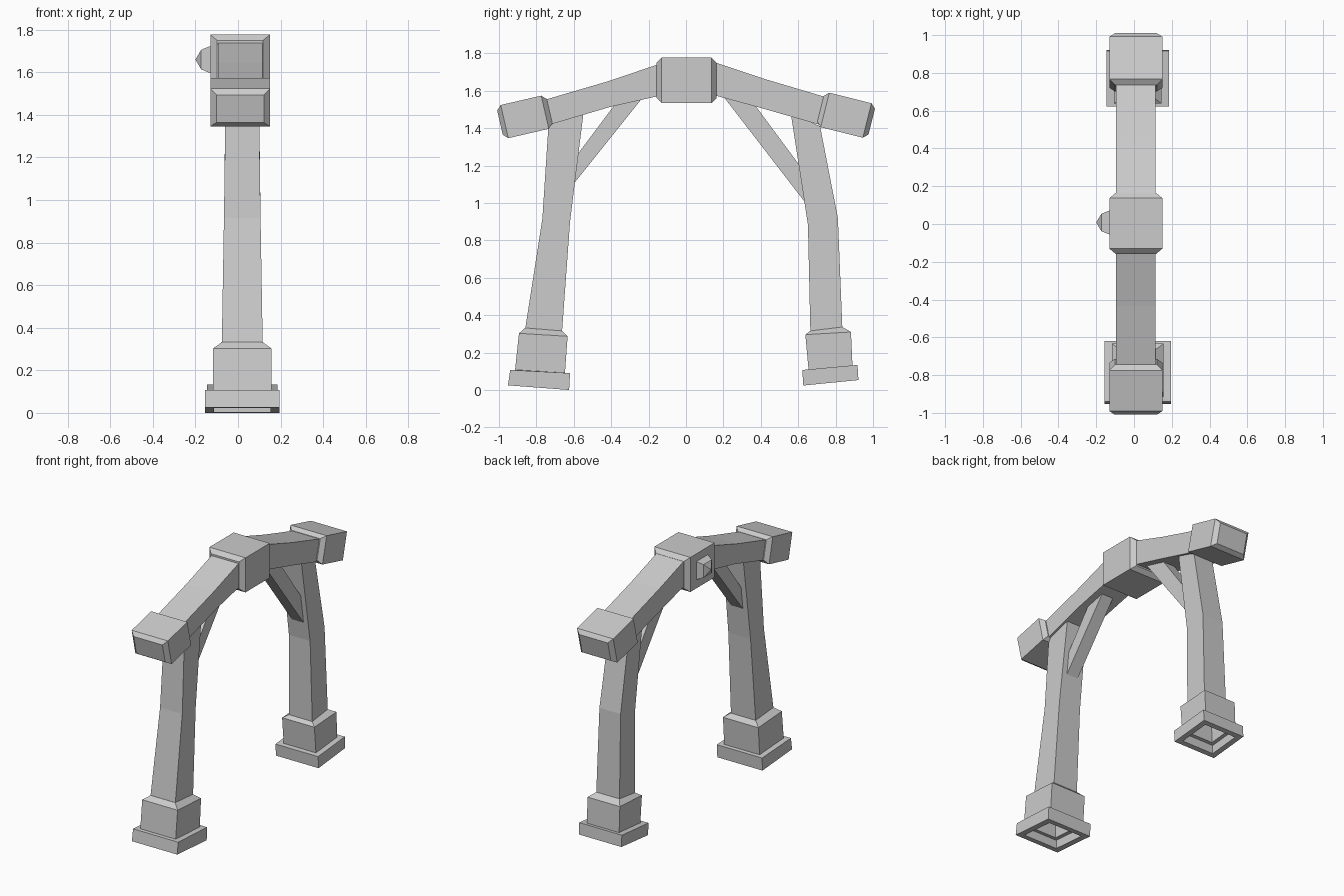
import bpy
import bmesh
from math import cos, sin, radians
from mathutils import Vector

if "Cube" in bpy.data.objects:
    bpy.data.objects.remove(bpy.data.objects["Cube"], do_unlink=True)

stone = bpy.data.materials.new("grey stone")
stone.use_nodes = True
GREY = (0.6, 0.6, 0.6, 1)
stone.diffuse_color = GREY
stone.node_tree.nodes["Principled BSDF"].inputs["Base Color"].default_value = GREY

LEG_X, BEAM_X = 0.02, 0.01


def loft(name, rings, cx):
    """Skin rectangular rings; each ring is (point a, point b, half width) with (y, z) points."""
    bm = bmesh.new()
    loops = []
    for a, b, w in rings:
        corners = [(cx - w, *a), (cx + w, *a), (cx + w, *b), (cx - w, *b)]
        loops.append([bm.verts.new(c) for c in corners])
    for lo, hi in zip(loops, loops[1:]):
        for i in range(4):
            j = (i + 1) % 4
            bm.faces.new((lo[i], lo[j], hi[j], hi[i]))
    bm.faces.new(loops[0][::-1])
    bm.faces.new(loops[-1])
    bmesh.ops.recalc_face_normals(bm, faces=bm.faces)
    mesh = bpy.data.meshes.new(name)
    bm.to_mesh(mesh)
    bm.free()
    mesh.materials.append(stone)
    obj = bpy.data.objects.new(name, mesh)
    bpy.context.collection.objects.link(obj)
    return obj


def shrink(ring, factor, lift):
    """Scale a ring about its middle and raise it, for the hollow under a foot."""
    a, b, w = Vector(ring[0]), Vector(ring[1]), ring[2]
    mid, up = (a + b) / 2, Vector((0, lift))
    return (mid + (a - mid) * factor + up, mid + (b - mid) * factor + up, w * factor)


def foot(name, rings):
    base = rings[-1]
    hollow = [shrink(base, f, h) for f, h in ((0.76, 0), (0.76, 0.06), (0.6, 0.06), (0.5, 0.26))]
    loft(name, rings + hollow, LEG_X)


def chamfered_block(name, y, z, tilt, length, height, half_width, cut, inset):
    """Beam collar with chamfered ends, tilted in the side plane."""
    along = Vector((cos(radians(tilt)), sin(radians(tilt))))
    up = Vector((-along.y, along.x))
    rings = []
    for t, d in ((-length / 2, inset), (-length / 2 + cut, 0), (length / 2 - cut, 0), (length / 2, inset)):
        c = Vector((y, z)) + along * t
        h = up * (height / 2 - d)
        rings.append((c + h, c - h, half_width - d * 1.2))
    loft(name, rings, BEAM_X)


# Stepped feet, hollow underneath
foot("front_foot", [
    ((-0.86, 0.332), (-0.663, 0.316), 0.096), ((-0.893, 0.303), (-0.633, 0.287), 0.137),
    ((-0.914, 0.108), (-0.647, 0.092), 0.137), ((-0.94, 0.107), (-0.62, 0.09), 0.175),
    ((-0.952, 0.025), (-0.625, 0), 0.175)])
foot("back_foot", [
    ((0.836, 0.337), (0.665, 0.316), 0.09), ((0.882, 0.31), (0.638, 0.296), 0.125),
    ((0.89, 0.131), (0.655, 0.11), 0.125), ((0.917, 0.134), (0.622, 0.107), 0.165),
    ((0.922, 0.053), (0.627, 0.024), 0.165)])

# Bent tapering legs
loft("front_leg", [
    ((-0.86, 0.325), (-0.663, 0.31), 0.096), ((-0.768, 0.915), (-0.62, 0.9), 0.086),
    ((-0.735, 1.42), (-0.547, 1.49), 0.079)], LEG_X)
loft("back_leg", [
    ((0.836, 0.33), (0.665, 0.31), 0.09), ((0.812, 0.92), (0.652, 0.883), 0.082),
    ((0.717, 1.41), (0.56, 1.48), 0.077)], LEG_X)

# Arched crossbeam halves
loft("front_beam", [
    ((-0.76, 1.55), (-0.75, 1.412), 0.105), ((-0.435, 1.645), (-0.4, 1.515), 0.105),
    ((-0.1, 1.757), (-0.1, 1.582), 0.105)], BEAM_X)
loft("back_beam", [
    ((0.76, 1.562), (0.75, 1.408), 0.105), ((0.43, 1.66), (0.4, 1.508), 0.105),
    ((0.1, 1.77), (0.1, 1.59), 0.105)], BEAM_X)

# Collars on the beam ends and at the crown
chamfered_block("front_end_cap", -0.862, 1.46, 13, 0.272, 0.182, 0.14, 0.025, 0.024)
chamfered_block("back_end_cap", 0.856, 1.469, -14, 0.282, 0.19, 0.14, 0.025, 0.024)
chamfered_block("crown_block", 0.003, 1.656, 0, 0.322, 0.242, 0.14, 0.027, 0.027)

# Diagonal braces
loft("front_brace", [
    ((-0.61, 1.09), (-0.61, 1.22), 0.045), ((-0.23, 1.565), (-0.37, 1.54), 0.045)], LEG_X)
loft("back_brace", [
    ((0.66, 0.973), (0.66, 1.13), 0.045), ((0.18, 1.595), (0.36, 1.535), 0.045)], LEG_X)

# Pointed stud on the side of the crown
bm = bmesh.new()
rows = [[bm.verts.new((x, 0.008 + r * sy, 1.66 + r * sz)) for sy, sz in ((-1, -1), (1, -1), (1, 1), (-1, 1))]
        for x, r in ((-0.12, 0.064), (-0.134, 0.062), (-0.173, 0.046))]
tip = bm.verts.new((-0.2, 0.008, 1.66))
for i in range(4):
    j = (i + 1) % 4
    for lo, hi in zip(rows, rows[1:]):
        bm.faces.new((lo[i], lo[j], hi[j], hi[i]))
    bm.faces.new((rows[-1][i], rows[-1][j], tip))
bm.faces.new(rows[0])
bmesh.ops.recalc_face_normals(bm, faces=bm.faces)
mesh = bpy.data.meshes.new("side_stud")
bm.to_mesh(mesh)
bm.free()
mesh.materials.append(stone)
bpy.context.collection.objects.link(bpy.data.objects.new("side_stud", mesh))
